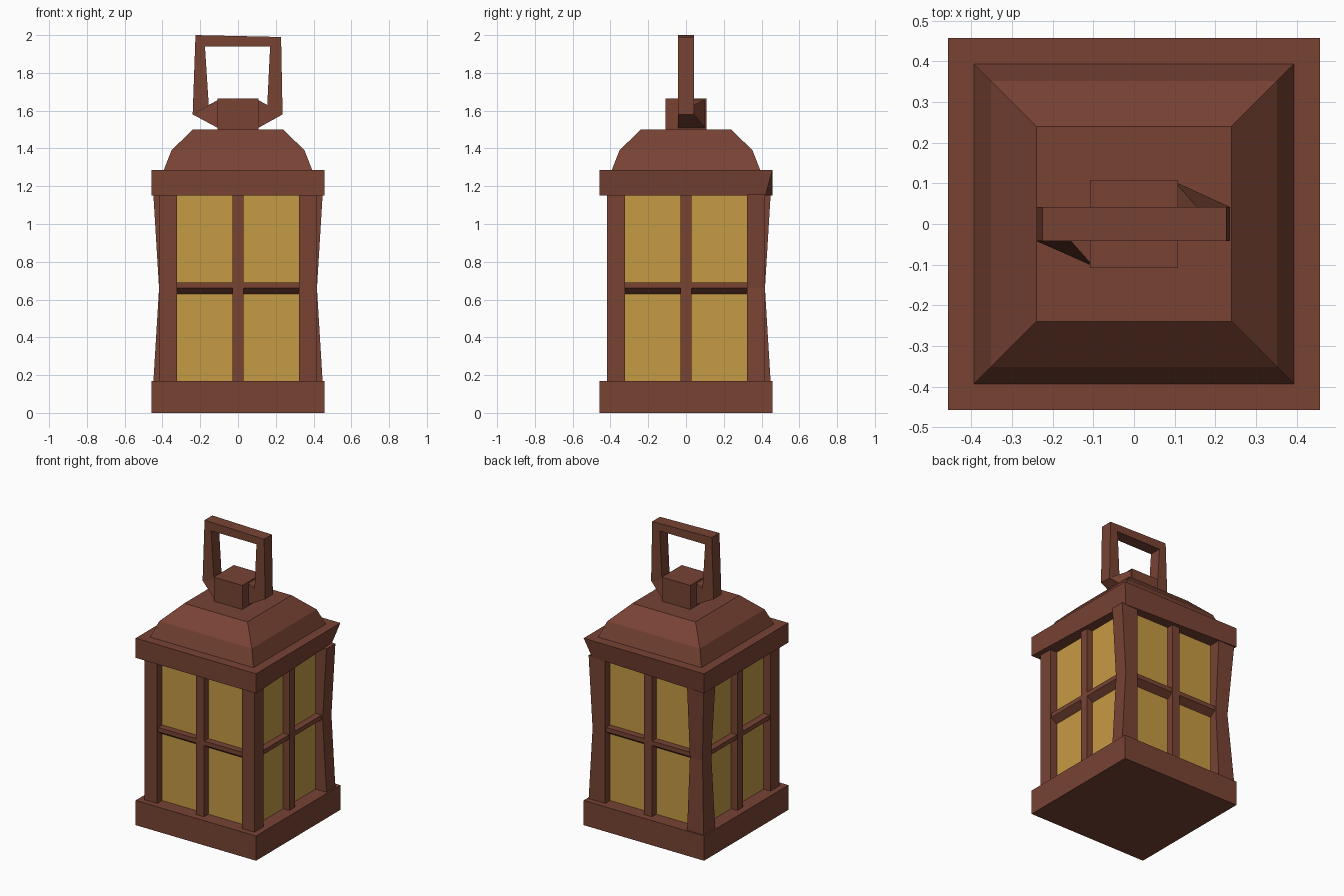
import bpy, bmesh, math
from mathutils import Matrix

if "Cube" in bpy.data.objects:
    bpy.data.objects.remove(bpy.data.objects["Cube"])


def material(name, rgb):
    m = bpy.data.materials.new(name)
    m.diffuse_color = (*rgb, 1)
    m.use_nodes = True
    m.node_tree.nodes["Principled BSDF"].inputs["Base Color"].default_value = m.diffuse_color
    return m


BROWN = material("rusty brown", (0.188, 0.056, 0.034))
GOLD = material("amber glass", (0.565, 0.325, 0.058))


def loft(name, rings, mat, turn=0):
    """Skin a list of equal-length vertex rings and cap both ends."""
    bm = bmesh.new()
    vs = [[bm.verts.new(p) for p in r] for r in rings]
    n = len(vs[0])
    for a, b in zip(vs, vs[1:]):
        for i in range(n):
            j = (i + 1) % n
            bm.faces.new((a[i], a[j], b[j], b[i]))
    bm.faces.new(vs[0][::-1])
    bm.faces.new(vs[-1])
    bmesh.ops.recalc_face_normals(bm, faces=bm.faces)
    bm.transform(Matrix.Rotation(turn, 4, 'Z'))
    me = bpy.data.meshes.new(name)
    bm.to_mesh(me)
    bm.free()
    me.materials.append(mat)
    ob = bpy.data.objects.new(name, me)
    bpy.context.collection.objects.link(ob)
    return ob


def rect(x0, x1, y0, y1, z):
    return [(x0, y0, z), (x1, y0, z), (x1, y1, z), (x0, y1, z)]


def square_tower(name, profile, mat):
    return loft(name, [rect(-r, r, -r, r, z) for r, z in profile], mat)


# base, glass body, domed roof, knob block
square_tower("base", [(0.458, 0), (0.458, 0.17)], BROWN)
square_tower("glass", [(0.365, 0.165), (0.365, 1.155)], GOLD)
square_tower("roof", [(0.395, 1.28), (0.352, 1.39), (0.24, 1.5)], BROWN)
square_tower("knob", [(0.108, 1.495), (0.108, 1.665)], BROWN)

# eave band, back right lower corner pulled in
eave_low = rect(-0.458, 0.458, -0.458, 0.458, 1.15)
eave_low[2] = (0.42, 0.42, 1.15)
loft("eave_band", [eave_low, rect(-0.458, 0.458, -0.458, 0.458, 1.285)], BROWN)

# corner posts; the back ones flare slightly at their ends
for sx in (-1, 1):
    for sy in (-1, 1):
        fx = 0.03 if sy > 0 else 0
        fy = 0.03 if sy > 0 and sx < 0 else 0
        rings = []
        for z, k in ((0.165, 1), (0.66, 0), (1.155, 1)):
            xs = sorted((sx * 0.322, sx * (0.418 + fx * k)))
            ys = sorted((sy * 0.322, sy * (0.418 + fy * k)))
            rings.append(rect(*xs, *ys, z))
        loft("corner_post", rings, BROWN)

# window bars on the four sides
for i in range(4):
    a = i * math.pi / 2
    loft("upright_bar", [rect(-0.03, 0.03, -0.412, -0.36, z)
                         for z in (0.165, 1.155)], BROWN, a)
    section = [(-0.36, 0.69), (-0.41, 0.69), (-0.41, 0.66), (-0.36, 0.625)]
    loft("cross_bar", [[(x, y, z) for y, z in section]
                       for x in (-0.325, 0.325)], BROWN, a)

# handle: outer x, z, inner x, z, front y, back y
path = [
    (-0.10, 1.505, -0.10, 1.66, -0.104, 0.042),
    (-0.24, 1.58, -0.155, 1.63, -0.042, 0.042),
    (-0.225, 2.00, -0.175, 1.94, -0.042, 0.042),
    (0.228, 1.99, 0.17, 1.94, -0.042, 0.042),
    (0.236, 1.58, 0.155, 1.63, -0.042, 0.042),
    (0.10, 1.505, 0.10, 1.66, -0.042, 0.104),
]
loft("handle", [[(xo, y0, zo), (xo, y1, zo), (xi, y1, zi), (xi, y0, zi)]
                for xo, zo, xi, zi, y0, y1 in path], BROWN)
